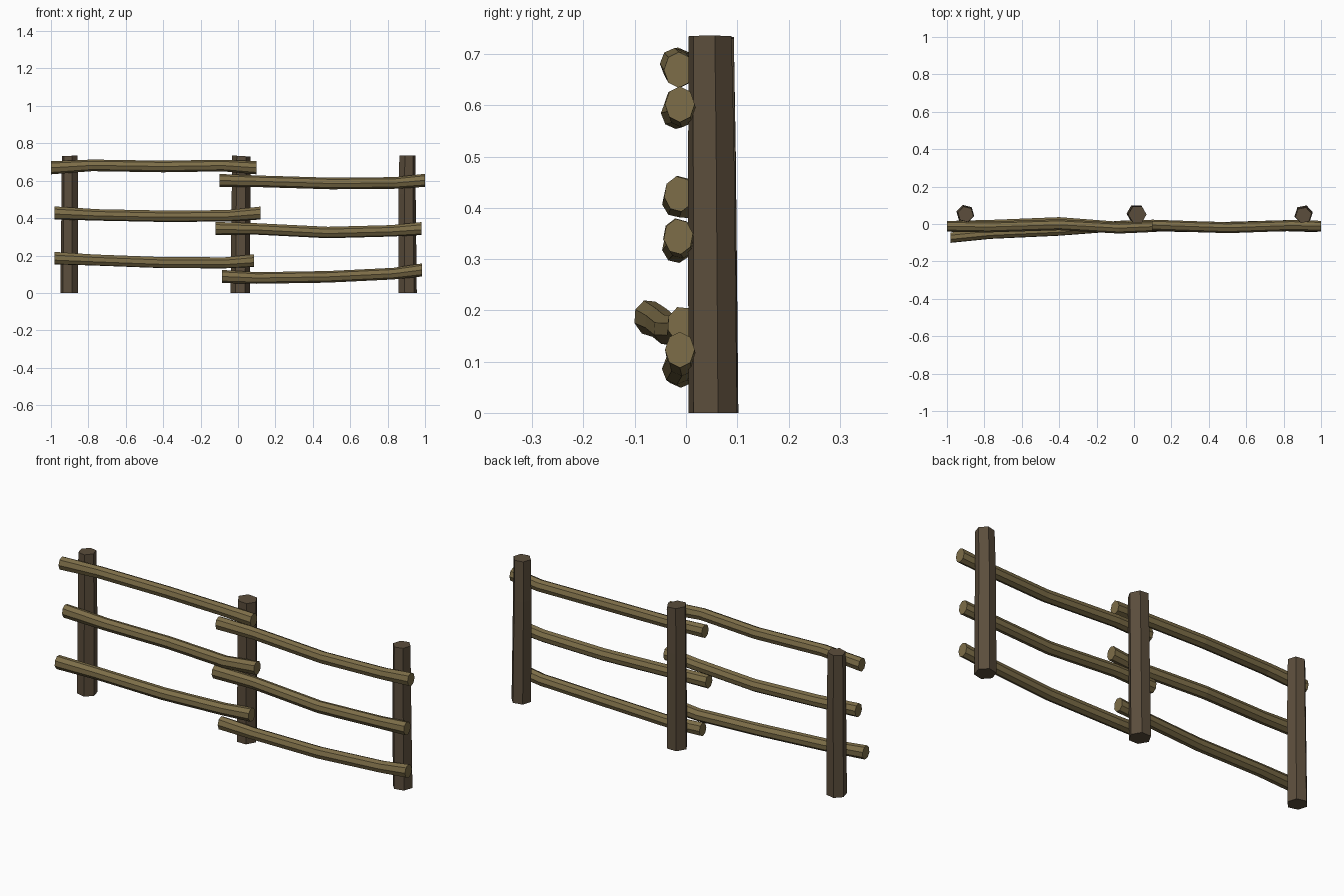
import bpy, bmesh, math

if "Cube" in bpy.data.objects:
    bpy.data.objects.remove(bpy.data.objects["Cube"])


def material(name, rgb):
    m = bpy.data.materials.new(name)
    m.diffuse_color = (*rgb, 1)
    m.use_nodes = True
    m.node_tree.nodes["Principled BSDF"].inputs["Base Color"].default_value = m.diffuse_color
    return m


POST = material("dark_wood", (0.105, 0.075, 0.045))
RAIL = material("light_wood", (0.205, 0.155, 0.065))


def loft(name, rings, mat):
    """Skin a list of equal-length vertex rings and cap both ends."""
    bm = bmesh.new()
    loops = [[bm.verts.new(p) for p in ring] for ring in rings]
    n = len(loops[0])
    for a, b in zip(loops, loops[1:]):
        for i in range(n):
            j = (i + 1) % n
            bm.faces.new((a[i], a[j], b[j], b[i]))
    bm.faces.new(loops[0][::-1])
    bm.faces.new(loops[-1])
    bmesh.ops.recalc_face_normals(bm, faces=bm.faces[:])
    me = bpy.data.meshes.new(name)
    bm.to_mesh(me)
    bm.free()
    me.materials.append(mat)
    bpy.context.collection.objects.link(bpy.data.objects.new(name, me))


def post(name, path, turn, tilt):
    """Six-sided upright; path holds (x, y, z, radius)."""
    rings = []
    for k, (x, y, z, r) in enumerate(path):
        ring = []
        for i in range(6):
            a = math.radians(turn + 60 * i)
            dz = tilt * math.cos(a) if k == len(path) - 1 else 0
            ring.append((x + r * math.cos(a), y + r * math.sin(a), z + dz))
        rings.append(ring)
    loft(name, rings, POST)


def rail(name, path, turn):
    """Eight-sided pole, thicker at the ends; path holds (x, y, z)."""
    rings = []
    for k, (x, y, z) in enumerate(path):
        rz = 0.035 if k in (0, len(path) - 1) else 0.031
        ring = []
        for i in range(8):
            a = math.radians(turn + 45 * i)
            ring.append((x, y + 0.029 * math.cos(a), z + rz * math.sin(a)))
        rings.append(ring)
    loft(name, rings, RAIL)


# Posts
post("left_post", [(-0.902, 0.055, 0, 0.049), (-0.899, 0.053, 0.5, 0.046),
                   (-0.900, 0.052, 0.733, 0.043)], -14, 0.002)
post("middle_post", [(0.012, 0.055, 0, 0.052), (0.016, 0.053, 0.5, 0.050),
                     (0.018, 0.051, 0.732, 0.049)], 0, -0.003)
post("right_post", [(0.907, 0.052, 0, 0.050), (0.904, 0.049, 0.53, 0.047),
                    (0.906, 0.047, 0.735, 0.044)], 12, 0.001)

# Left rails, top to bottom
rail("left_top_rail", [(-1.0, -0.012, 0.669), (-0.78, -0.016, 0.682), (-0.40, -0.004, 0.676),
                       (-0.08, -0.022, 0.681), (0.10, -0.014, 0.669)], 0)
rail("left_middle_rail", [(-0.98, -0.012, 0.428), (-0.75, -0.006, 0.417), (-0.40, 0.008, 0.410),
                          (-0.06, -0.018, 0.412), (0.12, -0.014, 0.427)], 10)
rail("left_bottom_rail", [(-0.98, -0.073, 0.186), (-0.77, -0.052, 0.176), (-0.40, -0.035, 0.162),
                          (-0.07, -0.010, 0.161), (0.085, -0.008, 0.173)], 18)

# Right rails, top to bottom
rail("right_top_rail", [(-0.10, -0.014, 0.601), (0.10, -0.006, 0.597), (0.50, -0.020, 0.585),
                        (0.84, -0.008, 0.588), (1.0, -0.012, 0.602)], 0)
rail("right_middle_rail", [(-0.12, -0.016, 0.345), (0.10, -0.008, 0.342), (0.48, -0.018, 0.323),
                           (0.82, -0.010, 0.332), (0.98, -0.015, 0.344)], 10)
rail("right_bottom_rail", [(-0.085, -0.016, 0.088), (0.10, -0.010, 0.080), (0.48, -0.018, 0.086),
                           (0.83, -0.008, 0.103), (0.985, -0.012, 0.123)], 0)
